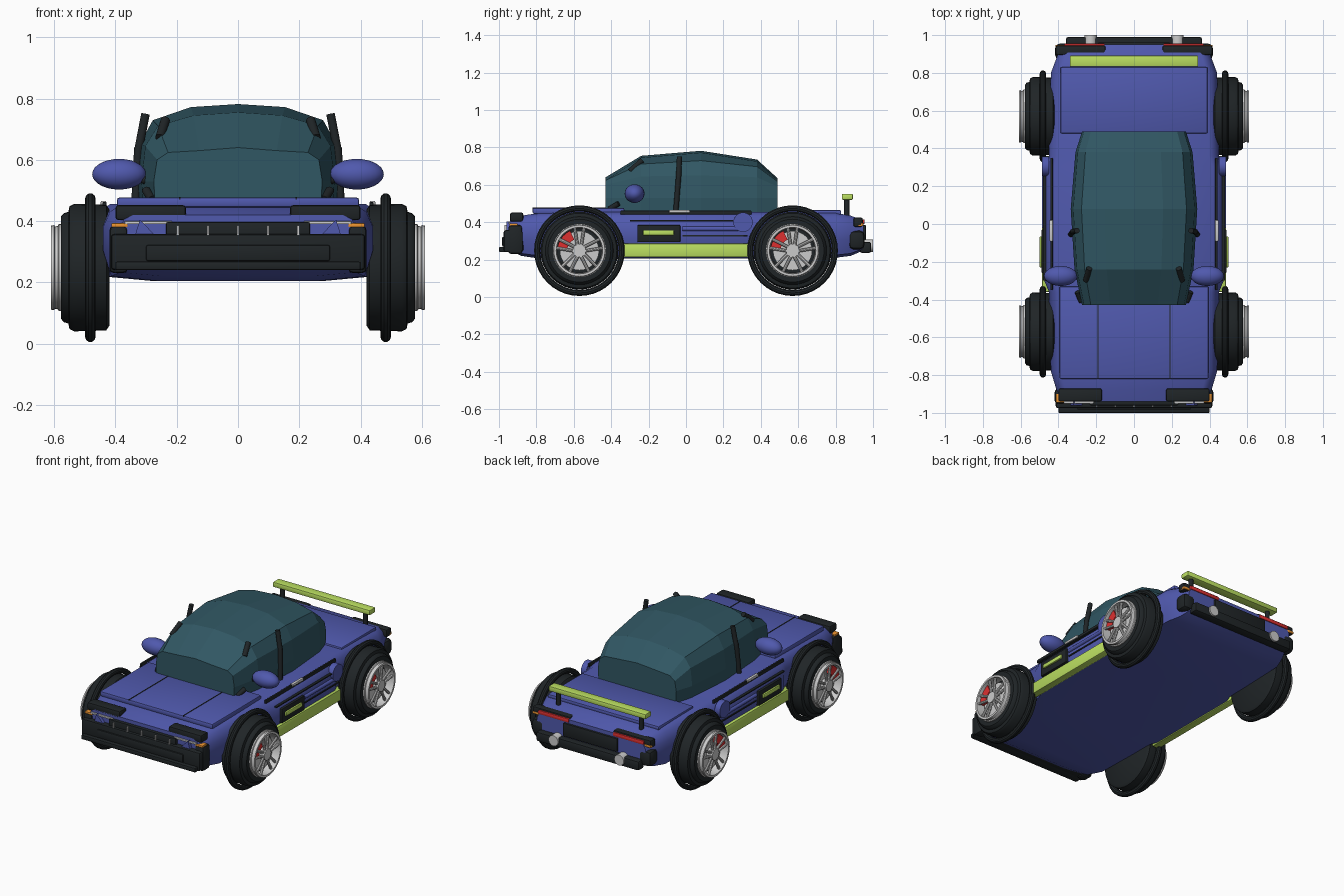
import bpy, bmesh, math
from mathutils import Vector, Matrix

if "Cube" in bpy.data.objects:
    bpy.data.objects.remove(bpy.data.objects["Cube"])


def material(name, rgb):
    m = bpy.data.materials.new(name)
    m.diffuse_color = (*rgb, 1)
    m.use_nodes = True
    m.node_tree.nodes["Principled BSDF"].inputs["Base Color"].default_value = m.diffuse_color
    return m


BLUE = material("blue_paint", (0.08, 0.1, 0.42))
LIME = material("lime_trim", (0.5, 0.74, 0.12))
GLASS = material("tinted_glass", (0.03, 0.095, 0.125))
BLACK = material("black_rubber", (0.014, 0.018, 0.02))
RED = material("red", (0.72, 0.03, 0.03))
ORANGE = material("orange", (0.85, 0.3, 0.03))


def finish(name, bm, mat=None, smooth=True):
    bmesh.ops.recalc_face_normals(bm, faces=bm.faces)
    me = bpy.data.meshes.new(name)
    bm.to_mesh(me)
    bm.free()
    for p in me.polygons:
        p.use_smooth = smooth
    if smooth:
        me.set_sharp_from_angle(angle=math.radians(35))
    ob = bpy.data.objects.new(name, me)
    bpy.context.collection.objects.link(ob)
    if mat:
        me.materials.append(mat)
    return ob


def box(name, x, y, z, mat=None, bevel=0.006):
    """Box from (min, max) ranges on each axis."""
    bm = bmesh.new()
    bmesh.ops.create_cube(bm, size=1)
    for v in bm.verts:
        v.co = [(a + b) / 2 + c * abs(b - a) for (a, b), c in zip((x, y, z), v.co)]
    if bevel:
        bmesh.ops.bevel(bm, geom=bm.edges[:], offset=bevel, segments=2, affect='EDGES', profile=0.5)
    return finish(name, bm, mat)


def pair(name, x, y, z, mat=None, bevel=0.006):
    for side, s in (("left", -1), ("right", 1)):
        box(f"{name}_{side}", sorted((s * x[0], s * x[1])), y, z, mat, bevel)


def rod(name, a, b, r, mat=None, seg=20):
    a, b = Vector(a), Vector(b)
    bm = bmesh.new()
    rot = (b - a).to_track_quat('Z', 'Y').to_matrix().to_4x4()
    bmesh.ops.create_cone(bm, cap_ends=True, segments=seg, radius1=r, radius2=r, depth=(b - a).length,
                          matrix=Matrix.Translation((a + b) / 2) @ rot)
    return finish(name, bm, mat)


def ball(name, c, r, mat):
    bm = bmesh.new()
    bmesh.ops.create_uvsphere(bm, u_segments=24, v_segments=14, radius=1,
                              matrix=Matrix.Translation(c) @ Matrix.Diagonal((*r, 1)))
    return finish(name, bm, mat)


def loft(name, rings, mat, smooth=True, closed=False):
    bm = bmesh.new()
    vs = [[bm.verts.new(p) for p in ring] for ring in rings]
    n = len(vs[0])
    pairs = list(zip(vs, vs[1:])) + ([(vs[-1], vs[0])] if closed else [])
    for a, b in pairs:
        for i in range(n):
            bm.faces.new((a[i], a[(i + 1) % n], b[(i + 1) % n], b[i]))
    if not closed:
        bm.faces.new(vs[0])
        bm.faces.new(vs[-1])
    return finish(name, bm, mat, smooth)


def lathe(name, s, cy, cz, profile, mat=None, seg=40, closed=False):
    """Turn (x, radius) points about an axle along x."""
    ang = [2 * math.pi * i / seg for i in range(seg)]
    return loft(name, [[(s * x, cy + r * math.cos(t), cz + r * math.sin(t)) for t in ang]
                       for x, r in profile], mat, True, closed)


# lower body: half sections swept front to back (y, half width, bottom, top)
rings = []
for y, w, zb, zt in ((-0.94, 0.39, 0.25, 0.42), (-0.88, 0.41, 0.22, 0.435), (-0.78, 0.44, 0.205, 0.45),
                     (-0.36, 0.45, 0.205, 0.455), (-0.3, 0.475, 0.205, 0.455), (0.3, 0.475, 0.205, 0.455),
                     (0.36, 0.45, 0.205, 0.455), (0.8, 0.44, 0.21, 0.45), (0.88, 0.41, 0.22, 0.435),
                     (0.95, 0.38, 0.25, 0.41)):
    h = zt - zb
    half = [(0.6 * w, zb), (0.94 * w, zb + 0.06 * h), (w, zb + 0.4 * h), (w, zb + 0.72 * h),
            (0.95 * w, zb + 0.92 * h), (0.88 * w, zt)]
    rings.append([(x, y, z) for x, z in half] + [(-x, y, z) for x, z in reversed(half)])
loft("lower_body", rings, BLUE)

# cabin: faceted glass canopy (y, half width, shoulder z, roof z)
rings = []
for y, w, zs, zt in ((-0.43, 0.275, 0.60, 0.64), (-0.24, 0.315, 0.645, 0.755), (0.08, 0.335, 0.65, 0.782),
                     (0.38, 0.31, 0.64, 0.735), (0.49, 0.275, 0.59, 0.635)):
    half = [(0.98 * w, 0.44), (w, 0.53), (0.96 * w, zs), (0.83 * w, zs + 0.6 * (zt - zs)),
            (0.46 * w, zt - 0.01)]
    rings.append([(x, y, z) for x, z in half] + [(0, y, zt)] + [(-x, y, z) for x, z in reversed(half)])
loft("cabin_glass", rings, GLASS, smooth=False)

# hood and boot panels with seams
box("hood", (-0.395, 0.395), (-0.82, -0.33), (0.445, 0.477), BLUE, 0.008)
box("boot_lid", (-0.39, 0.39), (0.48, 0.83), (0.44, 0.465), BLUE, 0.008)
pair("hood_seam", (0.187, 0.193), (-0.82, -0.42), (0.47, 0.479), BLACK, 0)

# wheels: tyre, flare ring, rim, brake and spokes
for s in (-1, 1):
    for end, cy in (("front", -0.57), ("rear", 0.57)):
        cz = 0.248
        tag = f"{end}_{'left' if s < 0 else 'right'}"
        lathe(f"tyre_{tag}", s, cy, cz, [(0.42, 0.02), (0.42, 0.19), (0.43, 0.205), (0.535, 0.208), (0.55, 0.2),
              (0.554, 0.182), (0.568, 0.178), (0.577, 0.168), (0.577, 0.14), (0.55, 0.135), (0.55, 0.02)], BLACK)
        lathe(f"flare_ring_{tag}", s, cy, cz, [(0.482 + 0.017 * math.cos(t), 0.226 + 0.017 * math.sin(t))
              for t in [math.pi * k / 5 for k in range(10)]], BLACK, closed=True)
        lathe(f"rim_{tag}", s, cy, cz, [(0.55, 0.142), (0.585, 0.142), (0.588, 0.136), (0.598, 0.134),
              (0.6, 0.139), (0.61, 0.137), (0.61, 0.124), (0.55, 0.12)], closed=True)
        rod(f"brake_disc_{tag}", (s * 0.54, cy, cz), (s * 0.568, cy, cz), 0.105, None, 32)
        rod(f"hub_{tag}", (s * 0.55, cy, cz), (s * 0.608, cy, cz), 0.035)
        # caliper sits ahead of and above the axle
        arc = [math.radians(115 + 12 * k) for k in range(6)]
        loft(f"caliper_{tag}", [[(s * x, cy + r * math.cos(t), cz + r * math.sin(t)) for x, r in
             ((0.555, 0.065), (0.592, 0.065), (0.592, 0.118), (0.555, 0.118))] for t in arc], RED)
        for k in range(5):
            t = math.radians(90 + 72 * k)
            for d in (-0.2, 0.2):
                rod(f"spoke_{tag}_{k}", (s * 0.594, cy + 0.025 * math.cos(t + 2 * d), cz + 0.025 * math.sin(t + 2 * d)),
                    (s * 0.594, cy + 0.127 * math.cos(t + d), cz + 0.127 * math.sin(t + d)), 0.0085, None, 8)

# front bumper, grille and lamps
box("front_bumper", (-0.415, 0.415), (-0.975, -0.87), (0.24, 0.358), BLACK, 0.012)
box("front_bumper_lip", (-0.4, 0.4), (-1.0, -0.94), (0.24, 0.268), BLACK)
box("front_bumper_inset", (-0.3, 0.3), (-0.983, -0.95), (0.27, 0.322), BLACK)
box("grille", (-0.235, 0.235), (-0.96, -0.92), (0.335, 0.397), BLACK)
for i in range(5):
    x = (i - 2) * 0.098
    box(f"grille_bar_{i}", (x - 0.004, x + 0.004), (-0.97, -0.95), (0.333, 0.385), None, 0)
pair("headlamp_housing", (0.17, 0.4), (-0.94, -0.87), (0.403, 0.452), BLACK, 0.01)
pair("headlamp_strip", (0.215, 0.37), (-0.95, -0.93), (0.39, 0.4), None, 0.002)
pair("front_indicator", (0.36, 0.413), (-0.945, -0.9), (0.38, 0.393), ORANGE, 0.003)
pair("front_corner", (0.36, 0.42), (-0.95, -0.875), (0.23, 0.385), BLACK, 0.015)
for side, s in (("left", -1), ("right", 1)):
    loft(f"bumper_fin_{side}", [[(s * 0.275, y, 0.358), (s * 0.335, y, 0.358), (s * 0.32, y, 0.405)]
                                for y in (-0.96, -0.93)], BLUE)

# rear bumper, lamps, exhausts and wing
box("rear_bumper", (-0.36, 0.36), (0.93, 0.99), (0.235, 0.295), BLACK, 0.012)
box("rear_panel", (-0.19, 0.19), (0.93, 0.962), (0.3, 0.385), BLACK)
pair("rear_corner", (0.33, 0.418), (0.87, 0.955), (0.255, 0.355), BLACK, 0.025)
pair("tail_lamp_surround", (0.15, 0.415), (0.895, 0.945), (0.375, 0.425), BLACK, 0.01)
pair("tail_lamp", (0.155, 0.37), (0.925, 0.955), (0.39, 0.415), RED)
pair("rear_indicator", (0.37, 0.415), (0.92, 0.948), (0.38, 0.395), ORANGE, 0.003)
box("rear_wing", (-0.34, 0.34), (0.833, 0.892), (0.52, 0.552), LIME)
for side, s in (("left", -1), ("right", 1)):
    rod(f"exhaust_{side}", (s * 0.23, 0.92, 0.275), (s * 0.23, 1.0, 0.275), 0.033)
    rod(f"wing_post_{side}", (s * 0.29, 0.86, 0.42), (s * 0.29, 0.86, 0.525), 0.014, BLACK)

# side trim
pair("rocker_panel", (0.44, 0.487), (-0.36, 0.36), (0.213, 0.285), LIME)
pair("side_vent", (0.46, 0.49), (-0.26, -0.03), (0.293, 0.385), BLACK)
pair("vent_blade", (0.48, 0.5), (-0.23, -0.065), (0.33, 0.357), LIME)
pair("upper_side_line", (0.43, 0.442), (-0.35, 0.35), (0.44, 0.462), BLACK, 0.003)
pair("door_line", (0.465, 0.481), (-0.3, 0.26), (0.405, 0.412), BLACK, 0)
pair("rear_side_line", (0.465, 0.48), (-0.02, 0.33), (0.325, 0.333), BLACK, 0)
pair("door_handle", (0.43, 0.448), (-0.09, 0.02), (0.45, 0.466), None, 0.003)
for side, s in (("left", -1), ("right", 1)):
    rod(f"side_rail_{side}", (s * 0.475, -0.02, 0.365), (s * 0.475, 0.3, 0.365), 0.012, BLUE)
    rod(f"fuel_cap_{side}", (s * 0.45, 0.305, 0.4), (s * 0.487, 0.305, 0.4), 0.052, BLUE, 28)
    # mirror on its stalk
    ball(f"mirror_{side}", (s * 0.388, -0.275, 0.553), (0.088, 0.053, 0.05), BLUE)
    rod(f"mirror_stalk_{side}", (s * 0.29, -0.28, 0.53), (s * 0.35, -0.275, 0.55), 0.014, BLACK)
    # window pillars
    rod(f"door_pillar_low_{side}", (s * 0.335, -0.055, 0.45), (s * 0.325, -0.04, 0.64), 0.014, BLACK)
    rod(f"door_pillar_high_{side}", (s * 0.325, -0.04, 0.63), (s * 0.302, -0.035, 0.75), 0.014, BLACK)
    rod(f"windscreen_pillar_{side}", (s * 0.255, -0.3, 0.672), (s * 0.237, -0.235, 0.73), 0.015, BLACK)
    rod(f"pillar_foot_{side}", (s * 0.28, -0.41, 0.47), (s * 0.3, -0.36, 0.5), 0.014, BLACK)
